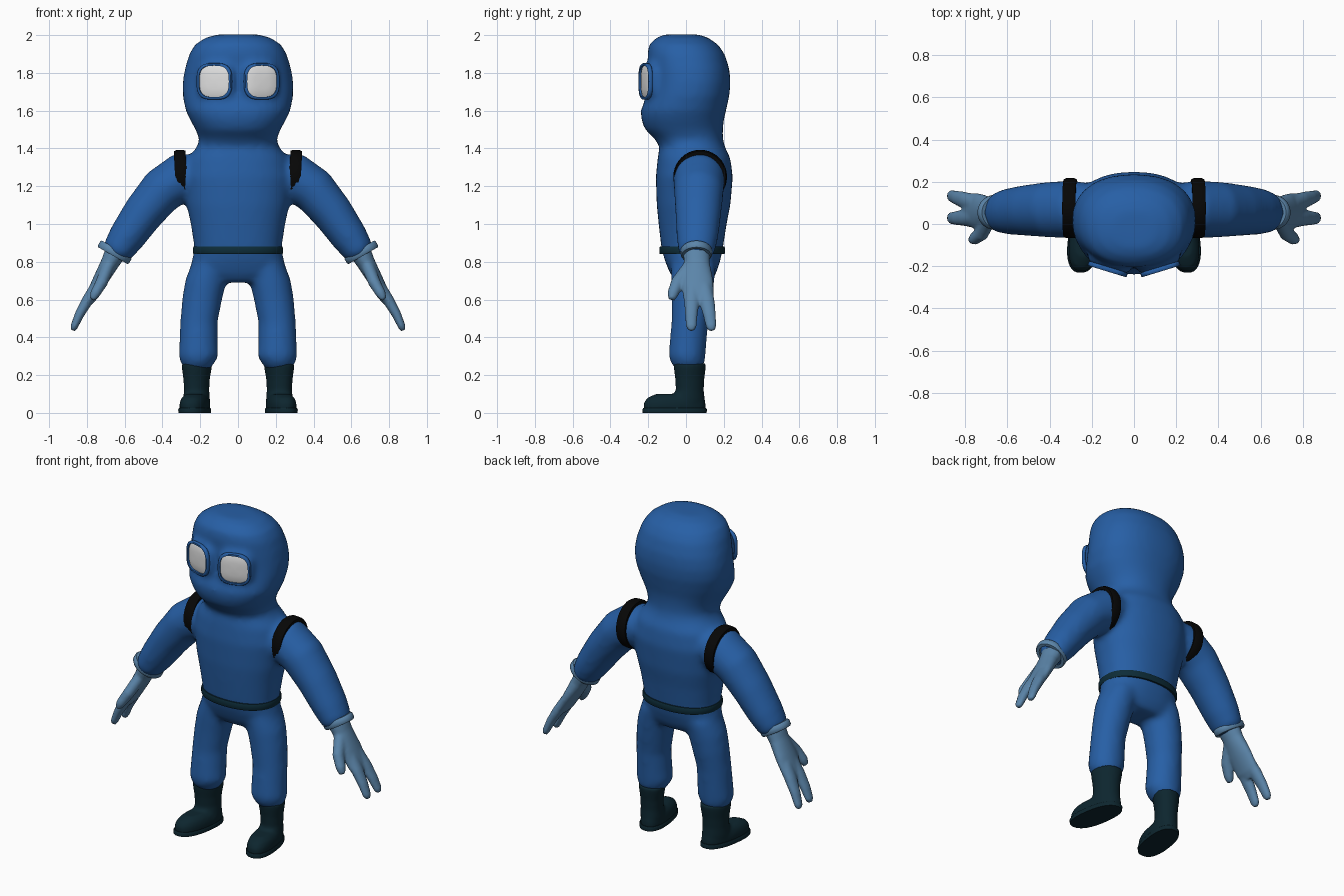
import bpy, bmesh, math
from mathutils import Matrix, Vector

if "Cube" in bpy.data.objects:
    bpy.data.objects.remove(bpy.data.objects["Cube"])


def material(name, rgb):
    m = bpy.data.materials.new(name)
    m.diffuse_color = (*rgb, 1)
    m.use_nodes = True
    m.node_tree.nodes["Principled BSDF"].inputs["Base Color"].default_value = m.diffuse_color
    return m


BLUE = material("suit blue", (0.02, 0.115, 0.38))
GLOVE = material("glove blue", (0.105, 0.235, 0.40))
BOOT = material("boot dark teal", (0.004, 0.019, 0.028))
BELT = material("belt dark teal", (0.004, 0.025, 0.04))
BLACK = material("strap black", (0.002, 0.002, 0.002))
WHITE = material("lens white", (0.75, 0.75, 0.75))


def oval(a, b, n, count=40):
    """Points of a superellipse."""
    for i in range(count):
        t = 2 * math.pi * i / count
        c, s = math.cos(t), math.sin(t)
        yield (a * math.copysign(abs(c) ** (2 / n), c), b * math.copysign(abs(s) ** (2 / n), s))


def tube(bm, sections, n=2.0, flat=True, mat=Matrix(), side=1):
    """Closed loft through (x, y, z, radius a, radius b); flat rings are horizontal,
    others are square to the path with radius a along y."""
    pts = [Vector((p[0] * side, p[1], p[2])) for p in sections]
    rings = []
    for i, p in enumerate(pts):
        u, v = Vector((1, 0, 0)), Vector((0, 1, 0))
        if not flat:
            d = (pts[min(i + 1, len(pts) - 1)] - pts[max(i - 1, 0)]).normalized()
            u = (v - d * v.dot(d)).normalized()
            v = d.cross(u)
        rings.append([bm.verts.new(mat @ (p + u * x + v * y))
                      for x, y in oval(sections[i][3], sections[i][4], n)])
    for r, q in zip(rings, rings[1:]):
        for i in range(len(r)):
            j = (i + 1) % len(r)
            bm.faces.new((r[i], r[j], q[j], q[i]))
    bm.faces.new(rings[0])
    bm.faces.new(rings[-1])


def ring(bm, mat, a, b, width, thick, n=2.0):
    """Rounded band around the local z axis."""
    loops = [[bm.verts.new(mat @ Vector((x, y, h * width / 2))) for x, y in oval(a + o * thick, b + o * thick, n)]
             for o, h in ((0, -1), (0.75, -1), (1, -0.6), (1, 0.6), (0.75, 1), (0, 1))]
    for k, r in enumerate(loops):
        q = loops[(k + 1) % len(loops)]
        for i in range(len(r)):
            j = (i + 1) % len(r)
            bm.faces.new((r[i], r[j], q[j], q[i]))


def finish(bm, name, mat, voxel=0, smooth=0, mirror=False):
    bmesh.ops.recalc_face_normals(bm, faces=bm.faces)
    me = bpy.data.meshes.new(name)
    bm.to_mesh(me)
    bm.free()
    me.materials.append(mat)
    me.shade_smooth()
    ob = bpy.data.objects.new(name, me)
    bpy.context.collection.objects.link(ob)
    if voxel:
        r = ob.modifiers.new("fuse", 'REMESH')
        r.mode = 'VOXEL'
        r.voxel_size = voxel
        r.use_smooth_shade = True
        s = ob.modifiers.new("soften", 'SMOOTH')
        s.factor = 0.5
        s.iterations = smooth
    else:
        me.set_sharp_from_angle(angle=math.radians(50))
    if mirror:
        ob.modifiers.new("mirror", 'MIRROR').use_clip = False
    return ob


def eye_matrix(side):
    return (Matrix.Translation((0.125 * side, -0.214, 1.755))
            @ Matrix.Rotation(math.radians(17 * side), 4, 'Z') @ Matrix.Rotation(math.pi / 2, 4, 'X'))


# Suit: trunk and hood profile as (z, half width, front y, back y)
trunk = [(0.69, .17, -.05, .13), (0.74, .245, -.085, .16), (0.80, .245, -.11, .18),
         (0.87, .23, -.13, .195), (1.0, .25, -.145, .215), (1.1, .272, -.155, .235),
         (1.25, .29, -.16, .248), (1.35, .265, -.15, .235), (1.41, .215, -.14, .205),
         (1.45, .205, -.165, .195), (1.5, .225, -.217, .195), (1.55, .253, -.236, .20),
         (1.6, .277, -.24, .212), (1.68, .293, -.208, .23), (1.75, .293, -.195, .236),
         (1.82, .282, -.198, .23), (1.9, .258, -.205, .205), (1.95, .228, -.195, .17),
         (1.988, .17, -.155, .115), (2.004, .10, -.11, .06)]
suit = bmesh.new()
tube(suit, [(0, (f + k) / 2, z, w, (k - f) / 2) for z, w, f, k in trunk], n=2.25)
leg = [(.15, .04, .78, .10, .12), (.17, .035, .70, .11, .115), (.19, .03, .60, .106, .107),
       (.207, .02, .48, .099, .097), (.209, .01, .36, .102, .098), (.209, .005, .30, .106, .098),
       (.214, .01, .26, .088, .088), (.216, .012, .225, .06, .06)]
arm = [(.20, .07, 1.27, .12, .10), (.29, .07, 1.25, .136, .13), (.40, .068, 1.18, .132, .121),
       (.50, .065, 1.06, .122, .109), (.59, .06, .93, .110, .097), (.64, .055, .855, .097, .082),
       (.66, .055, .82, .06, .05)]
for s in (-1, 1):
    tube(suit, leg, side=s)
    tube(suit, arm, flat=False, side=s)
    # raised goggle sockets
    tube(suit, [(0, 0, -.10, .115, .115), (0, 0, -.03, .107, .107), (0, 0, -.004, .096, .096)],
         n=2.8, mat=eye_matrix(s))
finish(suit, "suit", BLUE, 0.016, 10)

# Goggle rims and slightly domed lenses
bm = bmesh.new()
ring(bm, eye_matrix(1), .083, .083, .022, .014, n=3)
finish(bm, "goggle_rims", BLUE, mirror=True)
bm = bmesh.new()
tube(bm, [(0, 0, 0, .084, .084), (0, 0, .005, .07, .07), (0, 0, .008, .04, .04), (0, 0, .009, .01, .01)],
     n=3, mat=eye_matrix(1))
finish(bm, "lenses", WHITE, mirror=True)

# Belt
bm = bmesh.new()
ring(bm, Matrix.Translation((0, .0325, .86)), .225, .16, .04, .014, n=2.25)
finish(bm, "belt", BELT)

# Shoulder straps
bm = bmesh.new()
ring(bm, Matrix.Translation((.302, .075, 1.25)) @ Matrix.Rotation(math.radians(93), 4, 'Y'),
     .118, .118, .062, .024)
finish(bm, "shoulder_straps", BLACK, mirror=True)

# Glove cuffs, square to the forearm
axis = Vector((.5, 0, -.87)).to_track_quat('Z', 'Y').to_matrix().to_4x4()
bm = bmesh.new()
tube_axis = Matrix.Translation((.653, .055, .85)) @ axis
ring(bm, tube_axis, .06, .072, .04, .023)
finish(bm, "glove_cuffs", GLOVE, mirror=True)

# Gloves: palm, two fingers and a thumb
bm = bmesh.new()
digits = [
    [(.64, .055, .865, .072, .06), (.68, .058, .79, .068, .048), (.73, .06, .70, .084, .04),
     (.78, .066, .61, .082, .031), (.80, .07, .575, .055, .02)],
    [(.75, .035, .67, .04, .032), (.80, .030, .59, .040, .030), (.84, .028, .52, .034, .025),
     (.868, .028, .455, .028, .02), (.874, .028, .435, .015, .012)],
    [(.75, .095, .67, .04, .032), (.80, .112, .59, .040, .030), (.84, .124, .52, .034, .025),
     (.868, .134, .455, .028, .02), (.874, .136, .435, .015, .012)],
    [(.69, .02, .77, .04, .035), (.722, -.045, .69, .036, .032), (.757, -.07, .63, .030, .027),
     (.772, -.077, .60, .018, .016)]]
for d in digits:
    tube(bm, d, flat=False)
finish(bm, "gloves", GLOVE, 0.009, 4, mirror=True)

# Boots: shaft and foot, toes turned slightly outward by a shear
shear = Matrix(((1, -.14, 0, 0), (0, 1, 0, 0), (0, 0, 1, 0), (0, 0, 0, 1)))
bm = bmesh.new()
tube(bm, [(.22, .02, .262, .08, .086), (.221, .02, .235, .078, .084), (.222, .02, .18, .069, .077),
          (.222, .02, .12, .066, .074), (.221, .01, .07, .07, .09), (.22, .0, .015, .07, .09)], mat=shear)
tube(bm, [(.22, -.06, .012, .076, .165), (.22, -.06, .055, .075, .163), (.22, -.056, .08, .066, .148),
          (.22, -.045, .10, .047, .115)], n=2.4, mat=shear)
finish(bm, "boots", BOOT, 0.01, 4, mirror=True)
bm = bmesh.new()
tube(bm, [(.221, -.06, 0, .08, .169), (.221, -.06, .018, .082, .171), (.221, -.06, .026, .077, .166)],
     n=2.4, mat=shear)
finish(bm, "boot_soles", BOOT, mirror=True)
